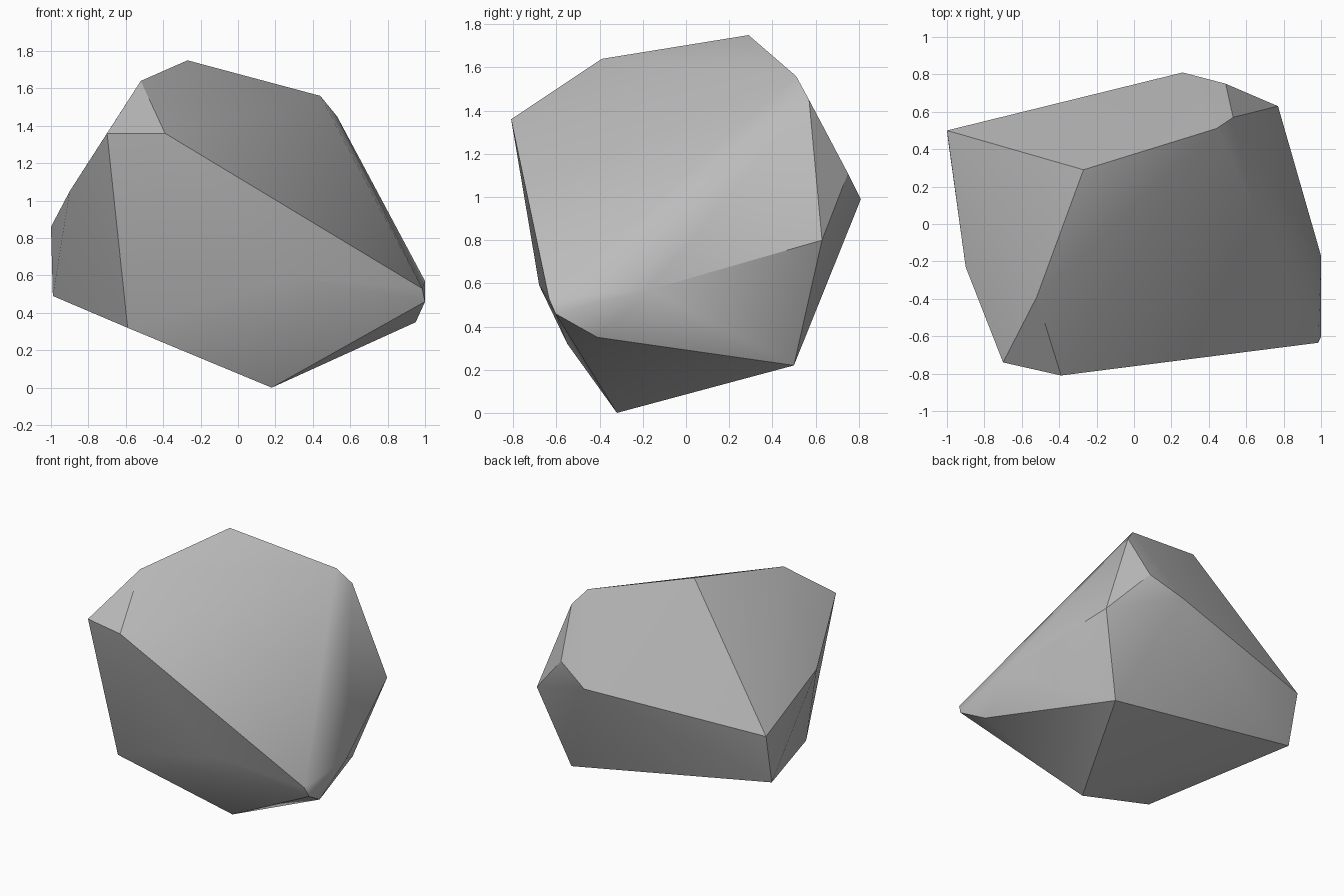
import bpy
import bmesh
import math

default_cube = bpy.data.objects.get("Cube")
if default_cube:
    bpy.data.objects.remove(default_cube, do_unlink=True)


def make_material(name, colour):
    material = bpy.data.materials.new(name)
    material.use_nodes = True
    material.diffuse_color = colour
    shader = material.node_tree.nodes["Principled BSDF"]
    shader.inputs["Base Color"].default_value = colour
    shader.inputs["Roughness"].default_value = 0.9
    return material


# Corners of the boulder, grouped by region
crown = [(-0.27, 0.29, 1.75), (-0.52, -0.39, 1.64),
         (0.44, 0.51, 1.56), (0.53, 0.57, 1.45)]
front_brow = [(-0.39, -0.81, 1.36), (-0.70, -0.74, 1.36)]
front_ridge = [(0.28, -0.68, 0.59)]
right_flank = [(-1.0, 0.50, 0.86), (-0.90, -0.23, 1.05), (-0.99, 0.42, 0.49)]
back_corners = [(0.26, 0.81, 0.99), (0.49, 0.75, 1.11), (0.77, 0.63, 0.80)]
left_tip = [(0.985, -0.635, 0.53), (1.0, -0.605, 0.46),
            (1.0, -0.17, 0.57), (0.95, -0.41, 0.35)]
underside = [(0.18, -0.32, 0.0), (-0.59, -0.55, 0.32), (0.58, 0.50, 0.22)]


def build_boulder(name, corners, material, sharp_angle):
    """Wrap the corners in a convex skin, shaded smooth across soft ridges."""
    bm = bmesh.new()
    for corner in corners:
        bm.verts.new(corner)
    hull = bmesh.ops.convex_hull(bm, input=bm.verts)
    loose = [v for v in hull["geom_interior"] if isinstance(v, bmesh.types.BMVert)]
    bmesh.ops.delete(bm, geom=loose, context="VERTS")
    bmesh.ops.recalc_face_normals(bm, faces=bm.faces)

    mesh = bpy.data.meshes.new(name)
    bm.to_mesh(mesh)
    bm.free()
    mesh.materials.append(material)
    boulder = bpy.data.objects.new(name, mesh)
    bpy.context.collection.objects.link(boulder)

    bpy.ops.object.select_all(action="DESELECT")
    boulder.select_set(True)
    bpy.context.view_layer.objects.active = boulder
    bpy.ops.object.shade_smooth_by_angle(angle=sharp_angle)
    return boulder


stone_grey = make_material("stone grey", (0.5, 0.5, 0.5, 1.0))
build_boulder("boulder",
              crown + front_brow + front_ridge + right_flank
              + back_corners + left_tip + underside,
              stone_grey, math.radians(30))
